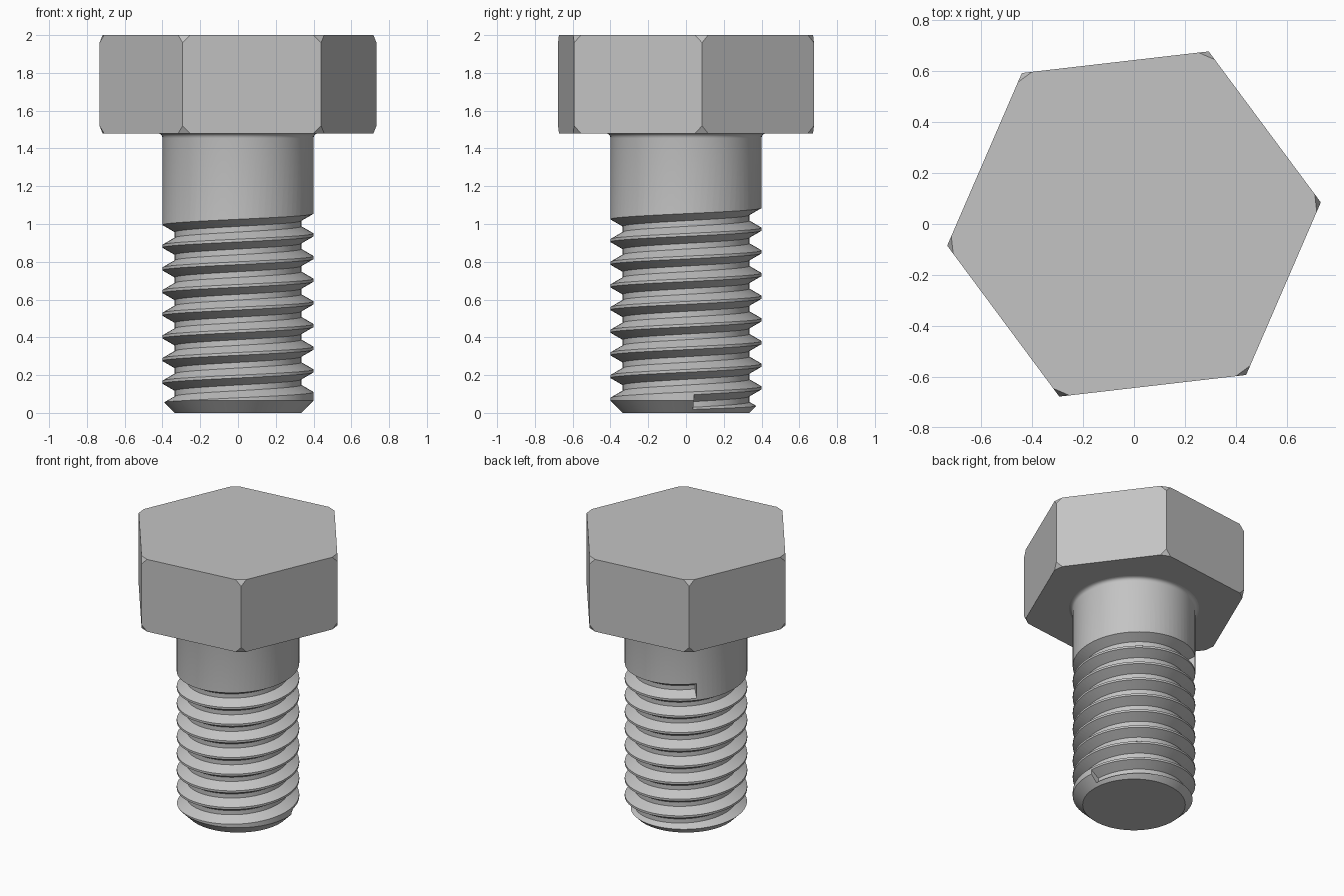
import bpy, bmesh, math
from math import cos, sin, radians

if "Cube" in bpy.data.objects:
    bpy.data.objects.remove(bpy.data.objects["Cube"])

SEGS = 72            # sides of the shank
R, ROOT = 0.40, 0.335  # thread crest and root radii
PITCH = 0.12
HEAD_Z, TOP_Z = 1.48, 2.0

steel = bpy.data.materials.new("grey_steel")
steel.diffuse_color = (0.55, 0.55, 0.55, 1)
steel.use_nodes = True
steel.node_tree.nodes["Principled BSDF"].inputs["Base Color"].default_value = steel.diffuse_color


def make_object(name, bm):
    bmesh.ops.recalc_face_normals(bm, faces=bm.faces)
    mesh = bpy.data.meshes.new(name)
    bm.to_mesh(mesh)
    bm.free()
    mesh.materials.append(steel)
    obj = bpy.data.objects.new(name, mesh)
    bpy.context.collection.objects.link(obj)
    return obj


def ring(bm, r, z, n, start=0.0):
    return [bm.verts.new((r * cos(start + 2 * math.pi * i / n),
                          r * sin(start + 2 * math.pi * i / n), z)) for i in range(n)]


def skin(bm, rings):
    """Bridge successive closed rings and cap both ends."""
    for a, b in zip(rings, rings[1:]):
        n = len(a)
        for i in range(n):
            bm.faces.new((a[i], a[(i + 1) % n], b[(i + 1) % n], b[i]))
    bm.faces.new(rings[0])
    bm.faces.new(rings[-1])


# Hexagonal head with clipped corners
bm = bmesh.new()
skin(bm, [ring(bm, 0.738, z, 6, radians(6.6)) for z in (HEAD_Z, TOP_Z)])
bmesh.ops.bevel(bm, geom=list(bm.verts), offset=0.04, segments=1, affect='VERTICES')
make_object("hex_head", bm)

# Shank: chamfered tip, straight body, small fillet under the head
profile = [(ROOT, 0.0), (R, 0.065)]
F = 0.025
for k in range(5):
    a = radians(90 * k / 4)
    profile.append((R + F * (1 - cos(a)), HEAD_Z - F + F * sin(a)))
profile.append((R + F, HEAD_Z + 0.01))
bm = bmesh.new()
skin(bm, [ring(bm, r, z, SEGS) for r, z in profile])
shank = make_object("threaded_shank", bm)

# Helical groove cutter: (radius, height below the groove's upper edge)
flank = (R - ROOT) * math.tan(radians(30))
flat = PITCH / 4
over = 0.003
rise = over * math.tan(radians(30))
low = -(2 * flank + flat)
section = [(0.45, rise), (R + over, rise), (ROOT, -flank),
           (ROOT, -flank - flat), (R + over, low - rise), (0.45, low - rise)]
start, end = 6 - 7 * 360, 495
steps = round((end - start) / 5)
bm = bmesh.new()
loops = []
for i in range(steps + 1):
    deg = start + (end - start) * i / steps
    a = radians(deg)
    z0 = 0.995 + PITCH * (deg - 180) / 360
    loops.append([bm.verts.new((r * cos(a), r * sin(a), z0 + dz)) for r, dz in section])
skin(bm, loops)
bmesh.ops.triangulate(bm, faces=bm.faces)
cutter = make_object("thread_cutter", bm)
cutter.hide_render = True

# Cut the thread, then drop the helper
mod = shank.modifiers.new("thread", 'BOOLEAN')
mod.operation = 'DIFFERENCE'
mod.solver = 'EXACT'
mod.object = cutter
bpy.ops.object.select_all(action='DESELECT')
bpy.context.view_layer.objects.active = shank
shank.select_set(True)
bpy.ops.object.modifier_apply(modifier=mod.name)
bpy.data.objects.remove(cutter)
bpy.ops.object.shade_smooth_by_angle(angle=radians(28))
